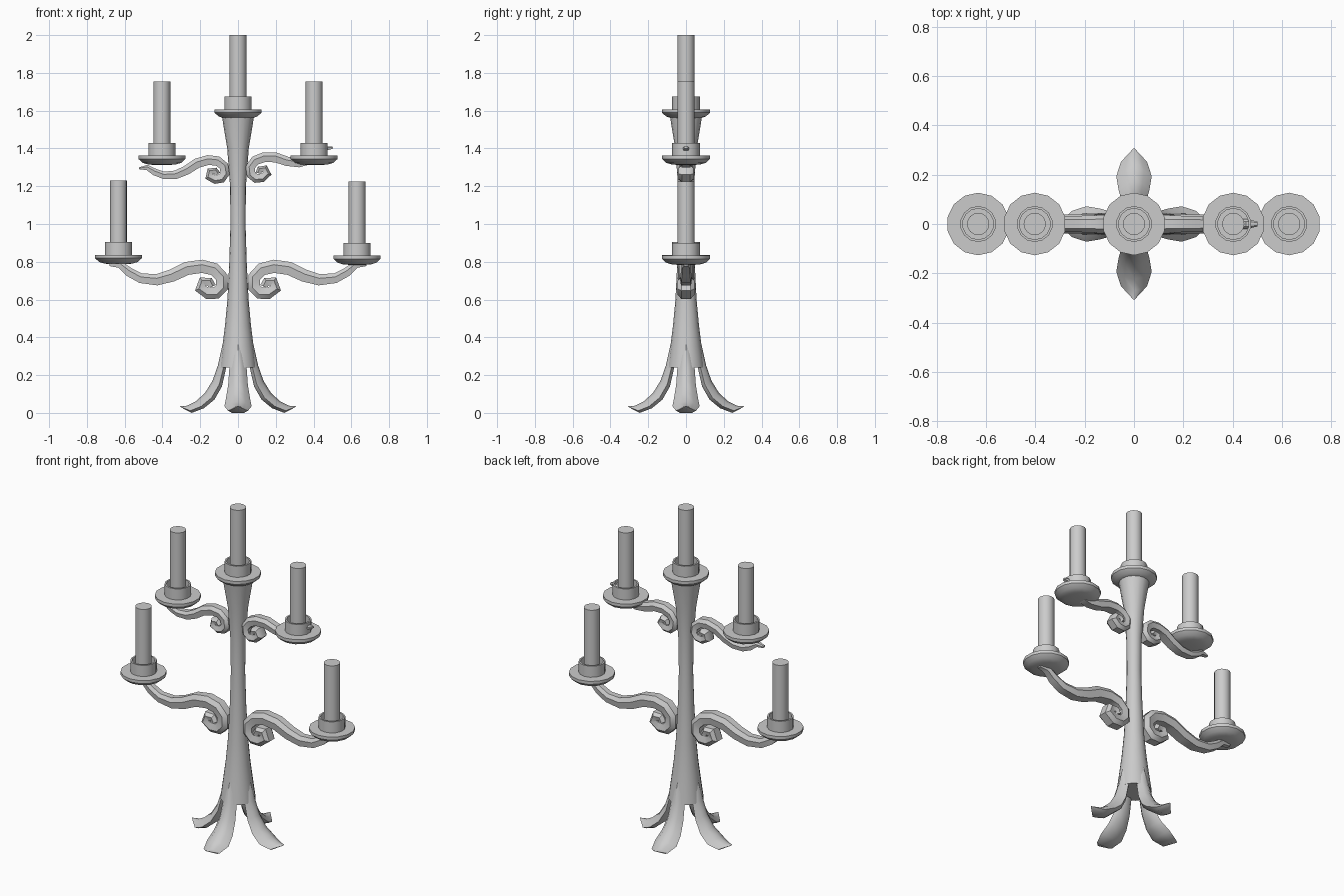
import bpy, bmesh, math
from mathutils import Vector, Matrix

if "Cube" in bpy.data.objects:
    bpy.data.objects.remove(bpy.data.objects["Cube"])


def finish(name, bm, angle=35):
    bmesh.ops.remove_doubles(bm, verts=bm.verts, dist=1e-5)
    bmesh.ops.recalc_face_normals(bm, faces=bm.faces)
    me = bpy.data.meshes.new(name)
    bm.to_mesh(me)
    bm.free()
    ob = bpy.data.objects.new(name, me)
    bpy.context.collection.objects.link(ob)
    bpy.ops.object.select_all(action='DESELECT')
    ob.select_set(True)
    bpy.context.view_layer.objects.active = ob
    bpy.ops.object.shade_smooth_by_angle(angle=math.radians(angle))
    return ob


def loft(name, rings, angle=35):
    """Skin a list of closed rings and cap both ends."""
    bm = bmesh.new()
    vs = [[bm.verts.new(p) for p in ring] for ring in rings]
    n = len(vs[0])
    for a, b in zip(vs, vs[1:]):
        for i in range(n):
            j = (i + 1) % n
            bm.faces.new((a[i], a[j], b[j], b[i]))
    bm.faces.new(vs[0])
    bm.faces.new(vs[-1])
    return finish(name, bm, angle)


def lathe(name, profile, x=0, z=0, sides=14):
    rings = [[(x + r * math.sin(2 * math.pi * i / sides),
               r * math.cos(2 * math.pi * i / sides), z + h)
              for i in range(sides)] for r, h in profile]
    return loft(name, rings)


# Tapered central stem
lathe("stem", [(.098, .24), (.083, .35), (.069, .46), (.056, .6), (.046, .8),
               (.04, 1.0), (.042, 1.2), (.057, 1.4), (.085, 1.57)], sides=16)

# Four curling leaf feet: outer (r, z), inner (r, z), half width
leaf = [((.078, .38), (.03, .38), .03), ((.107, .25), (.06, .25), .045),
        ((.135, .17), (.085, .14), .052), ((.175, .105), (.125, .07), .063),
        ((.225, .06), (.18, .025), .072), ((.27, .038), (.245, 0), .053),
        ((.307, .036), (.303, .03), .005)]
for k in range(4):
    turn = Matrix.Rotation(k * math.pi / 2, 3, 'Z')
    rings = []
    for out, inn, w in leaf:
        o, i = Vector((out[0], 0, out[1])), Vector((inn[0], 0, inn[1]))
        ring = [o.lerp(i, .7 * s * s) + Vector((0, s * w, 0))
                for s in (-1, -.55, 0, .55, 1)]
        ring += [i + Vector((0, s * w, 0)) for s in (.6, -.6)]
        rings.append([turn @ p for p in ring])
    loft("leaf_foot_%d" % (k + 1), rings, 50)

# Scrolled arm: x, z, half thickness, half width along its centre line
arm = [(.68, .785, .008, .012), (.625, .785, .018, .022), (.575, .745, .024, .027),
       (.515, .713, .026, .03), (.43, .705, .03, .033), (.35, .727, .033, .036),
       (.27, .765, .035, .038), (.19, .776, .035, .04), (.125, .76, .034, .041),
       (.085, .718, .033, .043), (.085, .665, .033, .044), (.115, .635, .033, .045),
       (.16, .633, .031, .045), (.2, .66, .03, .045), (.187, .695, .026, .045),
       (.15, .695, .022, .045), (.138, .668, .022, .045)]
section = [(1, -.55), (1, .55), (.25, 1), (-1, .8), (-1, -.8), (.25, -1)]
PIVOT = Vector((.14, .67))


def make_arm(name, side, centre, scale, tilt):
    rot = Matrix.Rotation(math.radians(tilt), 2)
    pts = [Vector(a[:2]) - PIVOT for a in arm]
    rings = []
    for i, a in enumerate(arm):
        t = (pts[min(i + 1, len(pts) - 1)] - pts[max(i - 1, 0)]).normalized()
        nrm = Vector((t.y, -t.x))
        ring = []
        for u, v in section:
            q = rot @ ((pts[i] + nrm * u * a[2]) * scale) + Vector(centre)
            ring.append((side * q.x, v * a[3] * (scale + 1) / 2, q.y))
        rings.append(ring)
    loft(name, rings)


make_arm("lower_arm_right", 1, (.14, .67), 1, 0)
make_arm("lower_arm_left", -1, (.14, .67), 1, 0)
make_arm("upper_arm_right", 1, (.11, 1.27), .75, 7)
make_arm("upper_arm_left", -1, (.11, 1.265), .75, -8)

# Drip dish with socket cup, and a candle in each
dish = [(.03, -.05), (.075, -.047), (.105, -.038), (.127, -.018), (.127, 0), (.073, 0),
        (.073, .067), (.063, .067), (.063, .02), (.02, .02)]
candle = [(.045, .01), (.045, .393)]
for label, x, z in [("centre", 0, 1.607), ("upper_right", .403, 1.362),
                    ("upper_left", -.403, 1.362), ("lower_right", .63, .833),
                    ("lower_left", -.633, .837)]:
    lathe("dish_" + label, dish, x, z, 14)
    lathe("candle_" + label, candle, x, z, 16)
